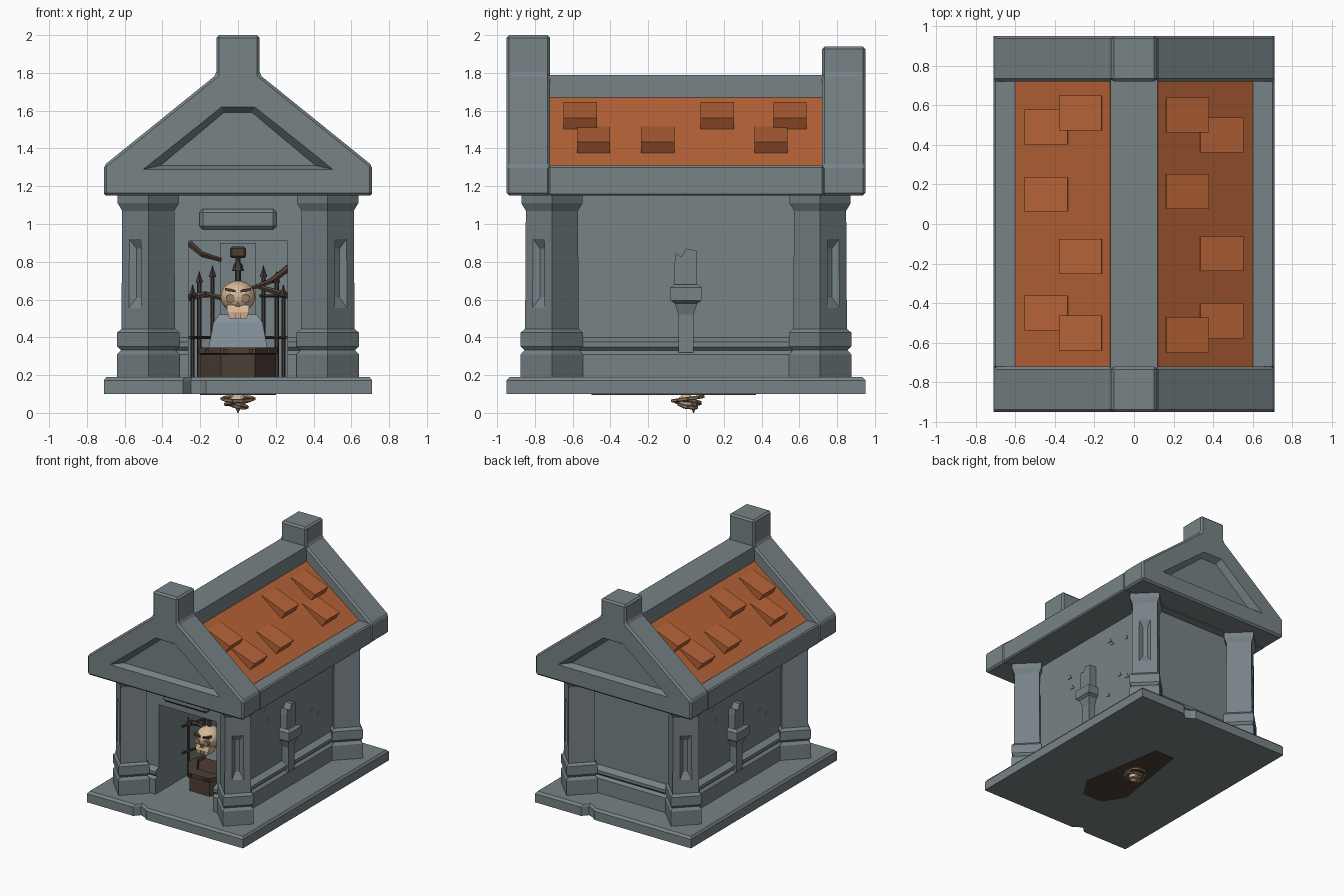
import bpy, bmesh, math, random
from mathutils import Vector, Matrix

if "Cube" in bpy.data.objects:
    bpy.data.objects.remove(bpy.data.objects["Cube"])

random.seed(4)


def material(name, r, g, b):
    m = bpy.data.materials.new(name)
    m.diffuse_color = (r, g, b, 1)
    m.use_nodes = True
    m.node_tree.nodes["Principled BSDF"].inputs["Base Color"].default_value = m.diffuse_color
    return m


STONE = material("grey stone", 0.185, 0.225, 0.24)
PALE = material("pale stone", 0.24, 0.285, 0.33)
ROOF = material("orange tile", 0.47, 0.125, 0.038)
WOOD = material("dark wood", 0.075, 0.05, 0.037)
IRON = material("dark iron", 0.055, 0.045, 0.04)
BONE = material("bone", 0.68, 0.48, 0.31)
OLD_BONE = material("old bone", 0.30, 0.20, 0.13)


def finish(name, bm, mat, bevel=0):
    bmesh.ops.recalc_face_normals(bm, faces=bm.faces)
    me = bpy.data.meshes.new(name)
    bm.to_mesh(me)
    bm.free()
    me.materials.append(mat)
    ob = bpy.data.objects.new(name, me)
    bpy.context.collection.objects.link(ob)
    if bevel:
        mod = ob.modifiers.new("bevel", 'BEVEL')
        mod.width, mod.segments, mod.limit_method = bevel, 1, 'ANGLE'
    return ob


def loft(name, rings, mat, bevel=0):
    """Join equal-sized rings of points and cap both ends."""
    bm = bmesh.new()
    vs = [[bm.verts.new(p) for p in ring] for ring in rings]
    n = len(rings[0])
    for a, b in zip(vs, vs[1:]):
        for i in range(n):
            bm.faces.new((a[i], a[(i + 1) % n], b[(i + 1) % n], b[i]))
    bm.faces.new(vs[0])
    bm.faces.new(vs[-1])
    return finish(name, bm, mat, bevel)


def rect(cx, cy, hx, hy, z):
    return [(cx + sx * hx, cy + sy * hy, z) for sx, sy in ((-1, -1), (1, -1), (1, 1), (-1, 1))]


def diamond(cx, cy, r, z):
    return [(cx + r, cy, z), (cx, cy + r, z), (cx - r, cy, z), (cx, cy - r, z)]


def box(name, x0, x1, y0, y1, z0, z1, mat, bevel=0):
    c = ((x0 + x1) / 2, (y0 + y1) / 2, (x1 - x0) / 2, (y1 - y0) / 2)
    return loft(name, [rect(*c, z0), rect(*c, z1)], mat, bevel)


def prism_y(name, pts, y0, y1, mat, bevel=0):
    return loft(name, [[(x, y, z) for x, z in pts] for y in (y0, y1)], mat, bevel)


def rod(name, p, q, r0, r1, mat, sides=6):
    p, q = Vector(p), Vector(q)
    rot = (q - p).to_track_quat('Z', 'Y').to_matrix()
    ring = lambda c, r: [c + rot @ Vector((r * math.cos(a), r * math.sin(a), 0))
                         for a in (2 * math.pi * i / sides for i in range(sides))]
    return loft(name, [ring(p, r0), ring(q, r1)], mat)


def cut(ob, cutter):
    mod = ob.modifiers.new("cut", 'BOOLEAN')
    mod.object, mod.operation, mod.solver = cutter, 'DIFFERENCE', 'EXACT'
    cutter.hide_render = True
    cutter.hide_set(True)


def turned(ob, name):
    """Copy turned half way round the z axis."""
    c = ob.copy()
    c.name = name
    c.matrix_world = Matrix.Rotation(math.pi, 4, 'Z')
    bpy.context.collection.objects.link(c)


# base slab with a chip in the front and back edge
half = [(-.71, -.95), (-.29, -.95), (-.25, -.905), (-.2, -.925), (-.17, -.95), (.71, -.95)]
plan = half + [(-x, -y) for x, y in half]
loft("base_slab", [[(x * k, y * k, z) for x, y in plan]
                   for k, z in ((1, .1), (1, .172), (.982, .19))], STONE)

# walls with moulded plinth, hollowed by the doorway
wall = [(.045, .18), (.045, .31), (.025, .33), (.045, .35), (.045, .375), (0, .40), (0, 1.16)]
walls = loft("walls", [rect(0, 0, .43 + d, .655 + d, z) for d, z in wall], STONE)
cut(walls, box("doorway_cutter", -.262, .262, -.9, .3, .185, .91, STONE))
box("door_plaque", -.205, .205, -.7, -.64, .97, 1.08, STONE, .02)

# corner pillars: one built, mirrored to four
prof = [(.165, .18), (.165, .31), (.145, .332), (.165, .352), (.165, .425), (.142, .445),
        (.138, 1.07), (.162, 1.11), (.162, 1.16)]
pillar = loft("corner_pillars", [diamond(.475, -.71, r, z) for r, z in prof], STONE)
groove = []
for d, w, z0, z1 in ((.012, .055, .535, .945), (-.028, .018, .61, .87)):
    c = Vector((.475 + .07 + d * .707, -.71 - .07 - d * .707, 0))
    t = Vector((.707, .707, 0))
    groove.append([c + t * s * w + Vector((0, 0, z)) for s, z in ((-1, z0), (1, z0), (1, z1), (-1, z1))])
cut(pillar, loft("pillar_panel_cutter", groove, STONE))
mir = pillar.modifiers.new("four", 'MIRROR')
mir.use_axis = (True, True, False)

# gables with raised finial and sunken pediment
for name, s, top in (("front_gable", -1, 2.0), ("back_gable", 1, 1.94)):
    side = [(.71, 1.15), (.71, 1.31), (.115, 1.79), (.115, top)]
    g = prism_y(name, side + [(-x, z) for x, z in reversed(side)], s * .72, s * .95, STONE, .014)
    rings = [[(x, s * y, z) for x, z in ((-a, z0), (a, z0), (b, z1), (-b, z1))]
             for y, a, z0, b, z1 in ((.96, .52, 1.285, .092, 1.625), (.90, .41, 1.31, .075, 1.59))]
    cut(g, loft(name + "_cutter", rings, STONE))

# roof: eave beam, orange slopes, ridge beam
box("eave_beam", -.71, .71, -.73, .73, 1.15, 1.31, STONE, .01)
prism_y("roof_slopes", [(-.6, 1.3), (.6, 1.3), (.6, 1.311), (.12, 1.67), (-.12, 1.67), (-.6, 1.311)],
        -.725, .725, ROOF)
box("ridge_beam", -.118, .118, -.73, .73, 1.6, 1.79, STONE)

# loose wedge tiles, the left slope being the right one turned round
rows = ((((.16, 1.63), (.34, 1.495), (.378, 1.56), (.165, 1.645)), (-.56, .165, .55)),
        (((.33, 1.505), (.51, 1.37), (.553, 1.435), (.335, 1.515)), (-.49, -.15, .45)))
for pts, places in rows:
    for y in places:
        tile = prism_y("roof_tile_right", pts, y - .088, y + .088, ROOF)
        turned(tile, "roof_tile_left")

# broken torch sconce on each side wall
sc = [(.04, .32), (.04, .34), (.04, .52), (.06, .58), (.082, .595), (.082, .665), (.06, .68)]
parts = [loft("sconce_right", [rect(.45, 0, w * .9, w, z) for w, z in sc], STONE)]
stub = [(-.06, .67), (.055, .67), (.055, .86), (.0, .87), (-.012, .81), (-.055, .86), (-.06, .8)]
stub[4:] = [(-.025, .825), (-.055, .845), (-.06, .8)]
parts.append(loft("sconce_stub_right", [[(x, y, z) for y, z in stub] for x in (.415, .49)], STONE))
# small flakes on the side walls
for i in range(8):
    y, z = random.choice((-1, 1)) * random.uniform(.15, .5), random.uniform(.5, 1.05)
    tri = [(y - .02, z), (y + .02, z - .008), (y + .005, z + .025)]
    parts.append(loft("wall_flake_right", [[(x, a, b) for a, b in tri] for x in (.425, .435)], STONE))
for p in parts:
    turned(p, p.name.replace("right", "left"))

# coffin sunk through the floor, with rim studs
hexa = [(-.09, -.5), (.09, -.5), (.2, -.33), (.09, .37), (-.09, .37), (-.2, -.33)]
loft("coffin", [[(x * k, y * k, z) for x, y in hexa]
                for k, z in ((1, .096), (1, .31), (1.04, .315), (1.04, .345), (.85, .345), (.82, .325))], WOOD)
for x, y in ((-.07, -.52), (.07, -.52), (-.16, -.41), (.16, -.41)):
    box("coffin_stud", x - .01, x + .01, y - .012, y + .03, .315, .338, IRON)

# headstone behind the skull
loft("headstone_foot", [rect(0, -.1, .16, .1, .32), rect(0, -.1, .13, .08, .48), rect(0, -.1, .1, .06, .52)], PALE)
box("headstone", -.095, .095, -.1, -.02, .5, .9, STONE)

# iron fence either side
for s in (-1, 1):
    for x, y, top in ((.24, -.3, .68), (.205, -.15, .75), (.135, .1, .78)):
        rod("fence_post", (s * x, y, .19), (s * x, y, top - .06), .011, .011, IRON)
        rod("fence_spike", (s * x, y, top - .06), (s * x, y, top), .02, .001, IRON, 4)
    for z in (.4, .62):
        rod("fence_rail", (s * .255, -.36, z), (s * .12, .17, z), .009, .009, IRON)

# dead branches
for path in ([(-.26, -.25, .9), (-.19, -.25, .84), (-.09, -.22, .81)],
             [(.27, -.25, .77), (.18, -.27, .7), (.1, -.28, .67), (.03, -.28, .65)],
             [(-.26, -.25, .61), (-.17, -.27, .63), (-.06, -.28, .6)],
             [(.27, -.28, .62), (.17, -.28, .65), (.1, -.28, .67)]):
    for i, (a, b) in enumerate(zip(path, path[1:])):
        rod("branch", a, b, .02 - i * .004, .016 - i * .004, WOOD)

# hanging lamp bracket
box("lamp_bracket", -.042, .042, -.4, -.1, .82, .88, WOOD, .01)
rod("lamp_chain", (0, -.37, .68), (0, -.37, .83), .018, .012, IRON)
rod("lamp_ring", (0, -.37, .75), (0, -.37, .79), .032, .022, IRON)

# skull
bm = bmesh.new()
bmesh.ops.create_icosphere(bm, subdivisions=3, radius=1,
                           matrix=Matrix.Translation((0, -.38, .615)) @ Matrix.Diagonal((.092, .1, .085, 1)))
finish("skull", bm, BONE)
loft("skull_jaw", [rect(0, -.42, .045, .045, .5), rect(0, -.42, .058, .05, .535), rect(0, -.41, .06, .05, .57)], BONE)
for s in (-1, 1):
    eye = [(s * (.04 + .024 * math.cos(a)), .605 + .024 * math.sin(a)) for a in (i * math.pi / 4 for i in range(8))]
    prism_y("eye_socket", eye, -.482, -.45, OLD_BONE)
    prism_y("brow", [(s * .012, .638), (s * .07, .648), (s * .068, .662), (s * .012, .65)], -.482, -.44, WOOD)
    prism_y("tooth_gap", [(s * .01, .505), (s * .016, .505), (s * .016, .53), (s * .01, .53)], -.474, -.46, OLD_BONE)
prism_y("nose_hole", [(-.013, .56), (.013, .56), (0, .59)], -.482, -.45, OLD_BONE)

# bones hanging under the floor
bm = bmesh.new()
bmesh.ops.create_icosphere(bm, subdivisions=2, radius=.042, matrix=Matrix.Translation((0, 0, .062)))
finish("lower_bone_knot", bm, BONE)
rod("lower_bone_tip", (0, .04, .05), (0, .04, 0), .022, .003, OLD_BONE)
for k in range(3):
    r, z = .085 - k * .018, .075 - k * .018
    ring = [(r * math.cos(a), r * math.sin(a) + .01, z + .012 * math.sin(a + k * 2))
            for a in (i * math.pi / 5 for i in range(10))]
    for a, b in zip(ring, ring[1:] + ring[:1]):
        rod("lower_rib", a, b, .01, .01, OLD_BONE, 5)
